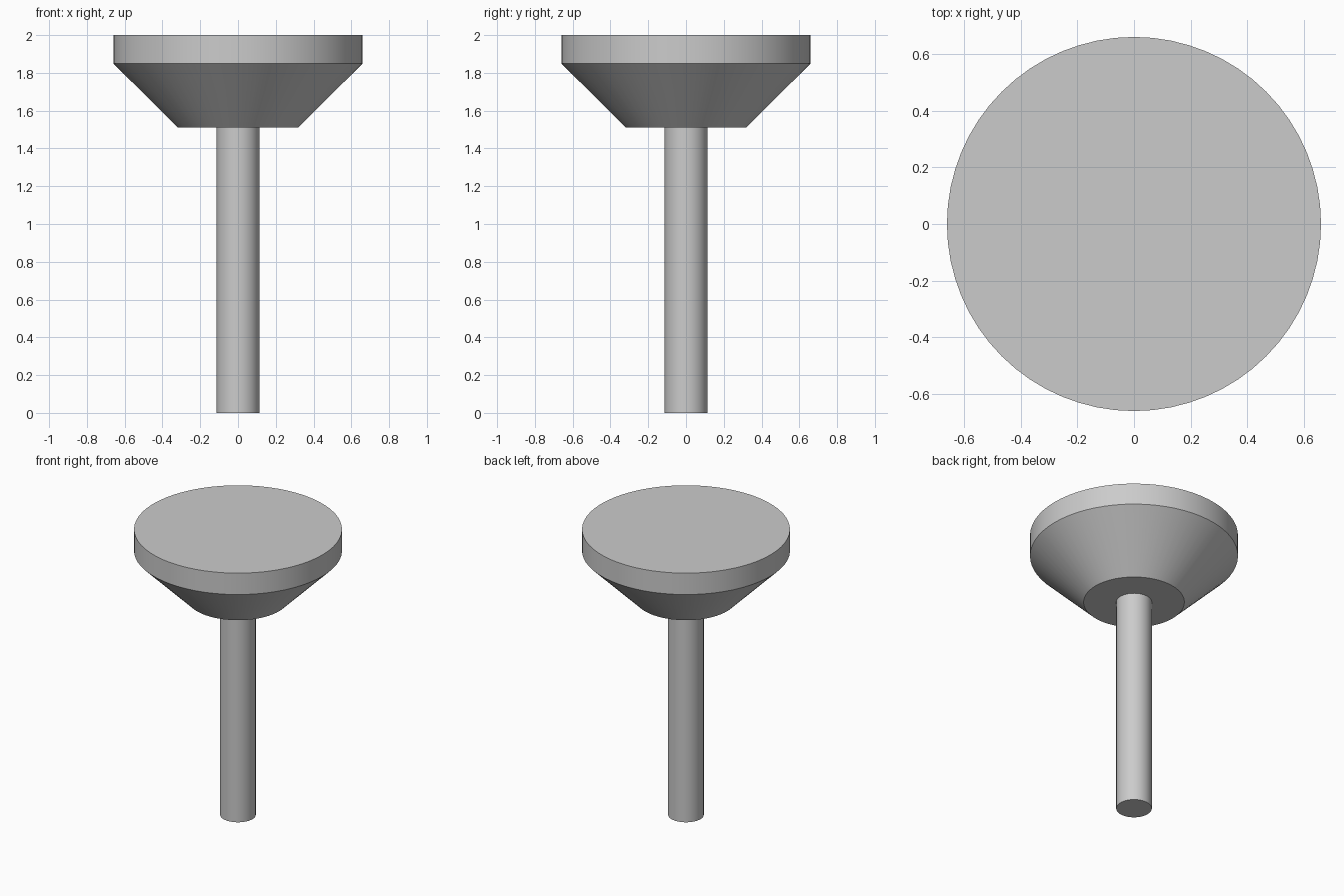
import bpy
import bmesh
import math

cube = bpy.data.objects.get("Cube")
if cube:
    bpy.data.objects.remove(cube, do_unlink=True)

# Single plain metal colour
metal = bpy.data.materials.new("grey metal")
metal.use_nodes = True
grey = (0.6, 0.6, 0.6, 1.0)
metal.diffuse_color = grey
metal.node_tree.nodes["Principled BSDF"].inputs["Base Color"].default_value = grey

SIDES = 64


def turned_part(name, profile):
    """Closed solid of revolution about z from (radius, z) points, bottom to top."""
    bm = bmesh.new()
    rings = []
    for r, z in profile:
        angles = [2 * math.pi * i / SIDES for i in range(SIDES)]
        rings.append([bm.verts.new((r * math.cos(a), r * math.sin(a), z)) for a in angles])
    for low, high in zip(rings, rings[1:]):
        for i in range(SIDES):
            j = (i + 1) % SIDES
            bm.faces.new((low[i], low[j], high[j], high[i]))
    bm.faces.new(reversed(rings[0]))
    bm.faces.new(rings[-1])
    mesh = bpy.data.meshes.new(name)
    bm.to_mesh(mesh)
    bm.free()
    mesh.materials.append(metal)
    obj = bpy.data.objects.new(name, mesh)
    bpy.context.collection.objects.link(obj)
    bpy.ops.object.select_all(action="DESELECT")
    obj.select_set(True)
    bpy.context.view_layer.objects.active = obj
    bpy.ops.object.shade_smooth_by_angle(angle=math.radians(30))
    return obj


# Round shaft, ending flush under the head
turned_part("stem", [(0.113, 0.0), (0.113, 1.512)])

# Flared head: flat underside, conical flank, straight rim, flat top
turned_part("head", [(0.32, 1.512), (0.66, 1.85), (0.66, 2.0)])
